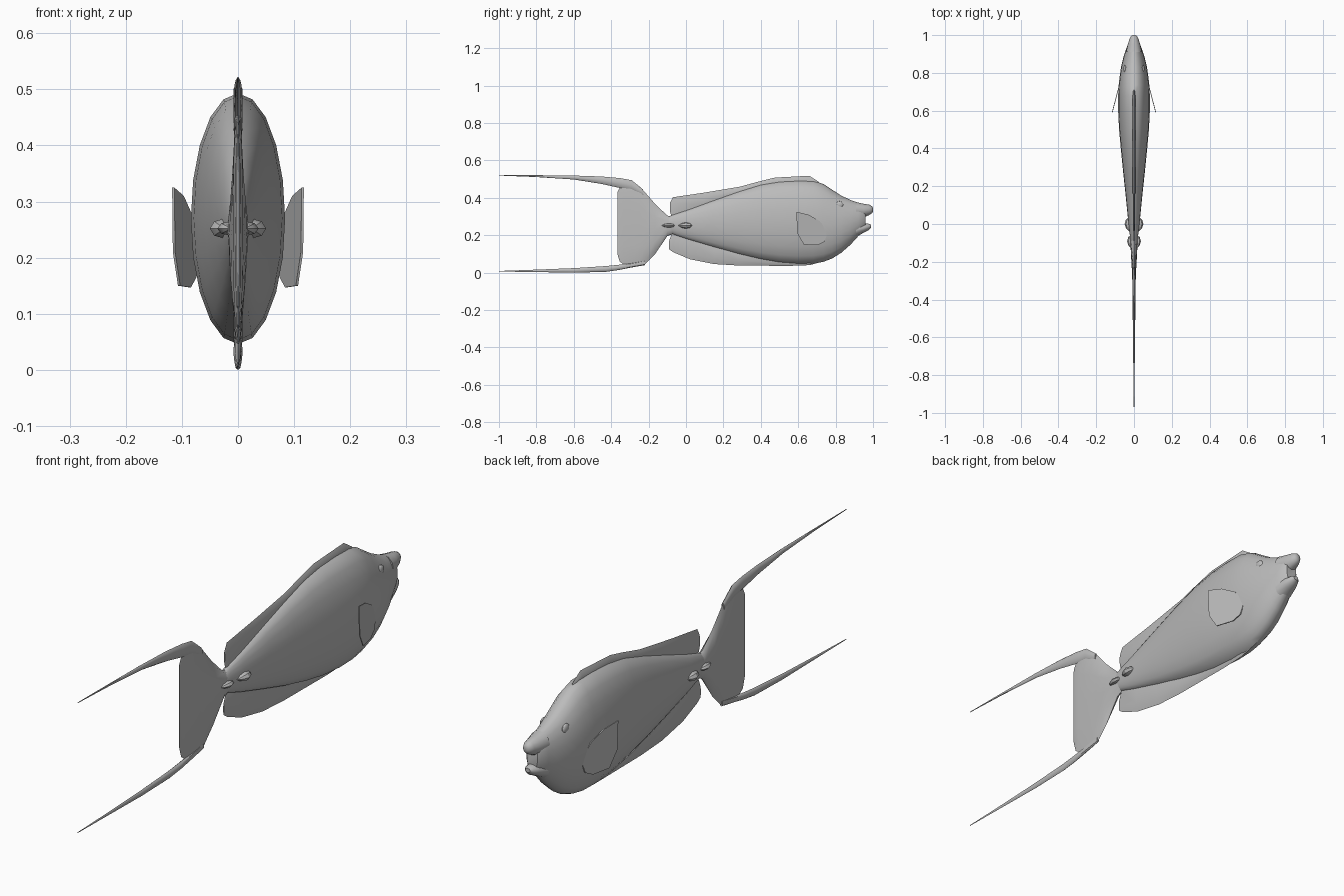
import bpy, bmesh, math

if "Cube" in bpy.data.objects:
    bpy.data.objects.remove(bpy.data.objects["Cube"], do_unlink=True)

grey = bpy.data.materials.new("plain grey")
grey.use_nodes = True
grey.diffuse_color = (0.5, 0.5, 0.5, 1)
grey.node_tree.nodes["Principled BSDF"].inputs["Base Color"].default_value = (0.5, 0.5, 0.5, 1)


def finish(name, bm, angle=40):
    bmesh.ops.recalc_face_normals(bm, faces=bm.faces[:])
    mesh = bpy.data.meshes.new(name)
    bm.to_mesh(mesh)
    bm.free()
    mesh.materials.append(grey)
    ob = bpy.data.objects.new(name, mesh)
    bpy.context.collection.objects.link(ob)
    bpy.ops.object.select_all(action='DESELECT')
    ob.select_set(True)
    bpy.context.view_layer.objects.active = ob
    bpy.ops.object.shade_smooth_by_angle(angle=math.radians(angle))
    return ob


def loft(name, stations, sides=20, x=0.0, angle=40):
    """Skin elliptical rings along y; each station is (y, top, bottom, half width)."""
    bm = bmesh.new()
    rings = []
    for y, top, bottom, half in stations:
        mid, tall = (top + bottom) / 2, (top - bottom) / 2
        rings.append([bm.verts.new((x + half * math.sin(a), y, mid + tall * math.cos(a)))
                      for a in (2 * math.pi * i / sides for i in range(sides))])
    for r, s in zip(rings, rings[1:]):
        for i in range(sides):
            j = (i + 1) % sides
            bm.faces.new((r[i], r[j], s[j], s[i]))
    bm.faces.new(rings[0])
    bm.faces.new(rings[-1])
    return finish(name, bm, angle)


# Body
loft("body", [
    (-0.12, 0.285, 0.225, 0.014), (-0.07, 0.31, 0.205, 0.021), (0.0, 0.333, 0.18, 0.029),
    (0.14, 0.385, 0.138, 0.043), (0.28, 0.435, 0.098, 0.058), (0.40, 0.472, 0.07, 0.07),
    (0.50, 0.488, 0.053, 0.079), (0.60, 0.493, 0.046, 0.084), (0.68, 0.491, 0.048, 0.084),
    (0.735, 0.474, 0.058, 0.081), (0.78, 0.444, 0.075, 0.076), (0.83, 0.412, 0.106, 0.069),
    (0.88, 0.388, 0.15, 0.057), (0.92, 0.374, 0.194, 0.044), (0.95, 0.362, 0.222, 0.033),
    (0.96, 0.345, 0.24, 0.024)])

# Lips, with the open mouth between them
loft("upper_lip", [
    (0.91, 0.377, 0.29, 0.042), (0.95, 0.368, 0.295, 0.033), (0.98, 0.363, 0.308, 0.024),
    (0.995, 0.355, 0.318, 0.016), (1.0, 0.345, 0.328, 0.007)], 12)
loft("lower_lip", [
    (0.91, 0.262, 0.19, 0.04), (0.95, 0.262, 0.214, 0.032), (0.975, 0.262, 0.226, 0.022),
    (0.988, 0.257, 0.24, 0.011)], 12)

# Fins along the back and belly
loft("dorsal_fin", [
    (-0.085, 0.375, 0.325, 0.002), (-0.07, 0.403, 0.28, 0.004), (0.1, 0.428, 0.34, 0.007),
    (0.29, 0.46, 0.40, 0.009), (0.40, 0.49, 0.43, 0.009), (0.475, 0.508, 0.45, 0.009),
    (0.66, 0.518, 0.45, 0.009), (0.71, 0.485, 0.45, 0.006)], 6)
loft("anal_fin", [
    (-0.09, 0.17, 0.125, 0.002), (-0.07, 0.225, 0.11, 0.004), (0.02, 0.20, 0.072, 0.007),
    (0.15, 0.16, 0.046, 0.009), (0.28, 0.13, 0.038, 0.009), (0.55, 0.09, 0.036, 0.009),
    (0.66, 0.08, 0.04, 0.008), (0.72, 0.08, 0.056, 0.005)], 6)

# Tail fan and its two long streamers
loft("tail_fin", [
    (-0.05, 0.295, 0.215, 0.018), (-0.10, 0.305, 0.195, 0.019), (-0.165, 0.367, 0.10, 0.016),
    (-0.215, 0.425, 0.048, 0.013), (-0.25, 0.462, 0.036, 0.011), (-0.30, 0.49, 0.032, 0.009),
    (-0.335, 0.478, 0.045, 0.006), (-0.355, 0.455, 0.06, 0.005), (-0.367, 0.43, 0.10, 0.002)], 12)
loft("upper_streamer", [
    (-0.23, 0.445, 0.41, 0.007), (-0.29, 0.494, 0.44, 0.008), (-0.35, 0.505, 0.452, 0.008),
    (-0.45, 0.514, 0.474, 0.007), (-0.60, 0.519, 0.498, 0.006), (-0.80, 0.521, 0.511, 0.003),
    (-1.0, 0.522, 0.519, 0.001)], 8)
loft("lower_streamer", [
    (-0.22, 0.065, 0.04, 0.006), (-0.30, 0.05, 0.026, 0.008), (-0.36, 0.042, 0.014, 0.008),
    (-0.43, 0.035, 0.004, 0.007), (-0.60, 0.024, 0.0, 0.006), (-0.80, 0.016, 0.003, 0.003),
    (-1.0, 0.009, 0.006, 0.001)], 8)

# Paired parts
PECTORAL = [(0.59, 0.325), (0.655, 0.31), (0.715, 0.275), (0.76, 0.22),
            (0.74, 0.165), (0.705, 0.147), (0.63, 0.15), (0.595, 0.21)]
for side, sx in (("left", 1), ("right", -1)):
    # Keeled tail spines
    for label, y, z_half, reach, root in (("front", 0.0, 0.018, 0.05, 0.024),
                                          ("rear", -0.092, 0.013, 0.037, 0.012)):
        steps = [(-0.04, 0.05), (-0.025, 0.65), (0.0, 1.0), (0.022, 0.75), (0.038, 0.05)]
        loft(f"{label}_spine_{side}",
             [(y + d, 0.252 + z_half * k, 0.252 - z_half * k, (reach - root) * k)
              for d, k in steps], 8, sx * root, 30)

    # Pectoral fin, flaring backwards away from the body
    bm = bmesh.new()
    layers = [[bm.verts.new((sx * (0.079 + (0.73 - y) * 0.26 + t), y, z)) for y, z in PECTORAL]
              for t in (-0.002, 0.002)]
    n = len(PECTORAL)
    for layer in layers:
        bm.faces.new(layer)
    for i in range(n):
        j = (i + 1) % n
        bm.faces.new((layers[0][i], layers[0][j], layers[1][j], layers[1][i]))
    finish(f"pectoral_fin_{side}", bm)

    # Eye
    bm = bmesh.new()
    bmesh.ops.create_uvsphere(bm, u_segments=14, v_segments=8, radius=1)
    bmesh.ops.scale(bm, vec=(0.009, 0.021, 0.019), verts=bm.verts[:])
    bmesh.ops.translate(bm, vec=(sx * 0.048, 0.82, 0.363), verts=bm.verts[:])
    finish(f"eye_{side}", bm)
